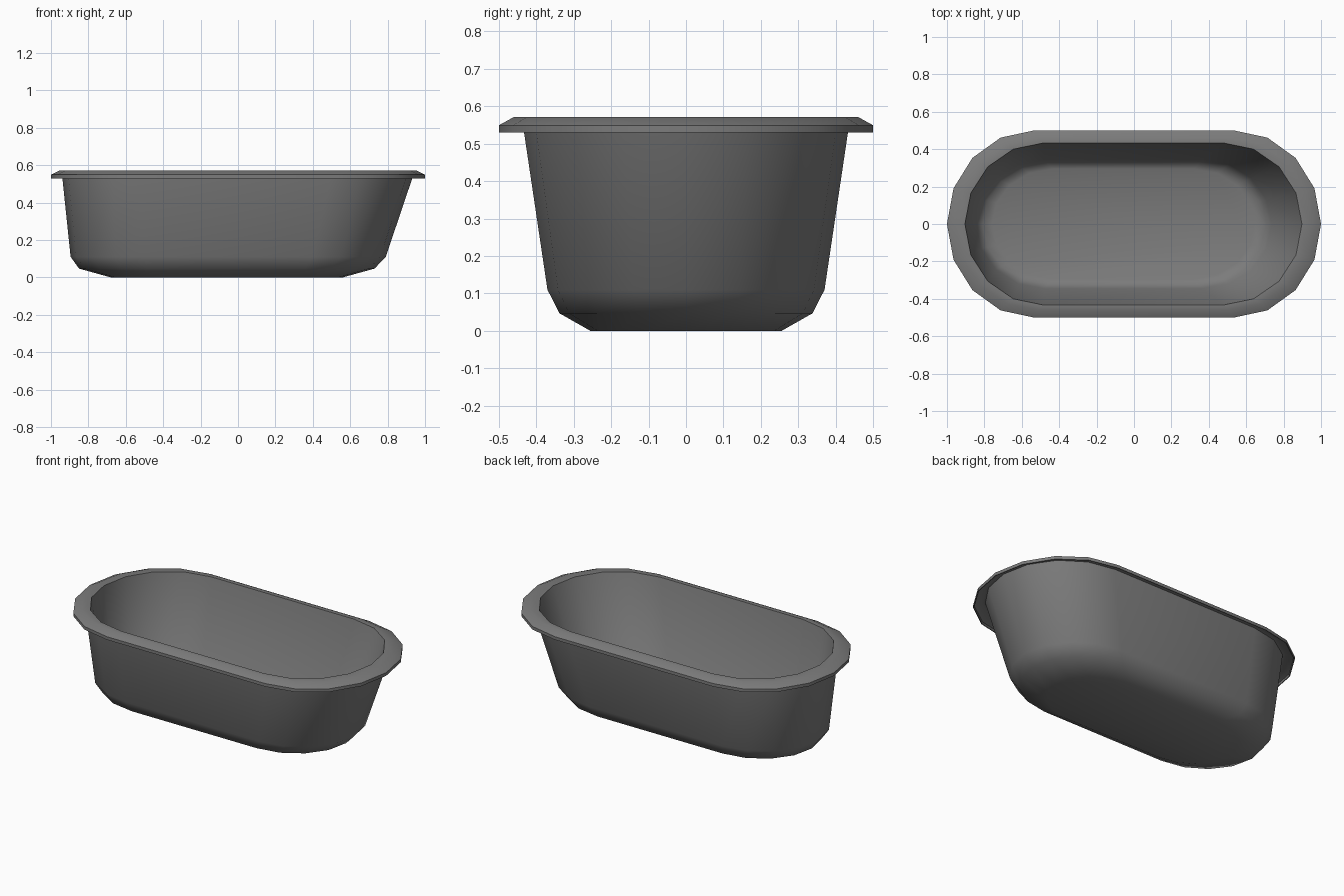
import bpy, bmesh, math

if "Cube" in bpy.data.objects:
    bpy.data.objects.remove(bpy.data.objects["Cube"])

ROUND = 0.465  # length of each rounded end relative to half the total length
SEG = 8        # sides per rounded end


def ring(bm, left, right, half, z):
    """Stadium outline with faceted half-round ends."""
    r = (right - left) / 2 * ROUND
    verts = []
    for cx, start in ((right - r, -90), (left + r, 90)):
        for i in range(SEG + 1):
            a = math.radians(start + 180 * i / SEG)
            verts.append(bm.verts.new((cx + r * math.cos(a), half * math.sin(a), z)))
    return verts


# Section from the outside floor, up the wall, over the rim, down the inside
outside = [
    (-0.68, 0.56, 0.255, 0.0),
    (-0.85, 0.73, 0.338, 0.047),
    (-0.895, 0.79, 0.37, 0.11),
    (-0.942, 0.942, 0.437, 0.56),
]
rim = [
    (-0.953, 0.953, 0.457, 0.562),   # hollow underside of the lip
    (-0.995, 0.995, 0.496, 0.545),
    (-0.995, 0.995, 0.496, 0.53),
    (-1.0, 1.0, 0.5, 0.53),
    (-1.0, 1.0, 0.5, 0.549),
    (-0.955, 0.955, 0.46, 0.571),
]
inside = [
    (-0.904, 0.898, 0.433, 0.571),
    (-0.845, 0.735, 0.345, 0.12),
    (-0.81, 0.695, 0.322, 0.08),
    (-0.76, 0.645, 0.295, 0.065),
]

# Bathtub shell
bm = bmesh.new()
rings = [ring(bm, *p) for p in outside + rim + inside]
n = len(rings[0])
for a, b in zip(rings, rings[1:]):
    for i in range(n):
        j = (i + 1) % n
        bm.faces.new((a[i], a[j], b[j], b[i]))
bm.faces.new(rings[0][::-1])
bm.faces.new(rings[-1])
bmesh.ops.recalc_face_normals(bm, faces=bm.faces)
mesh = bpy.data.meshes.new("bathtub")
bm.to_mesh(mesh)
bm.free()
tub = bpy.data.objects.new("bathtub", mesh)
bpy.context.collection.objects.link(tub)

# Dark grey finish
mat = bpy.data.materials.new("dark_grey")
mat.diffuse_color = (0.2, 0.2, 0.2, 1)
mat.use_nodes = True
mat.node_tree.nodes["Principled BSDF"].inputs["Base Color"].default_value = mat.diffuse_color
mesh.materials.append(mat)

# Smooth walls, crisp rim
bpy.context.view_layer.objects.active = tub
tub.select_set(True)
bpy.ops.object.shade_smooth_by_angle(angle=math.radians(42))
